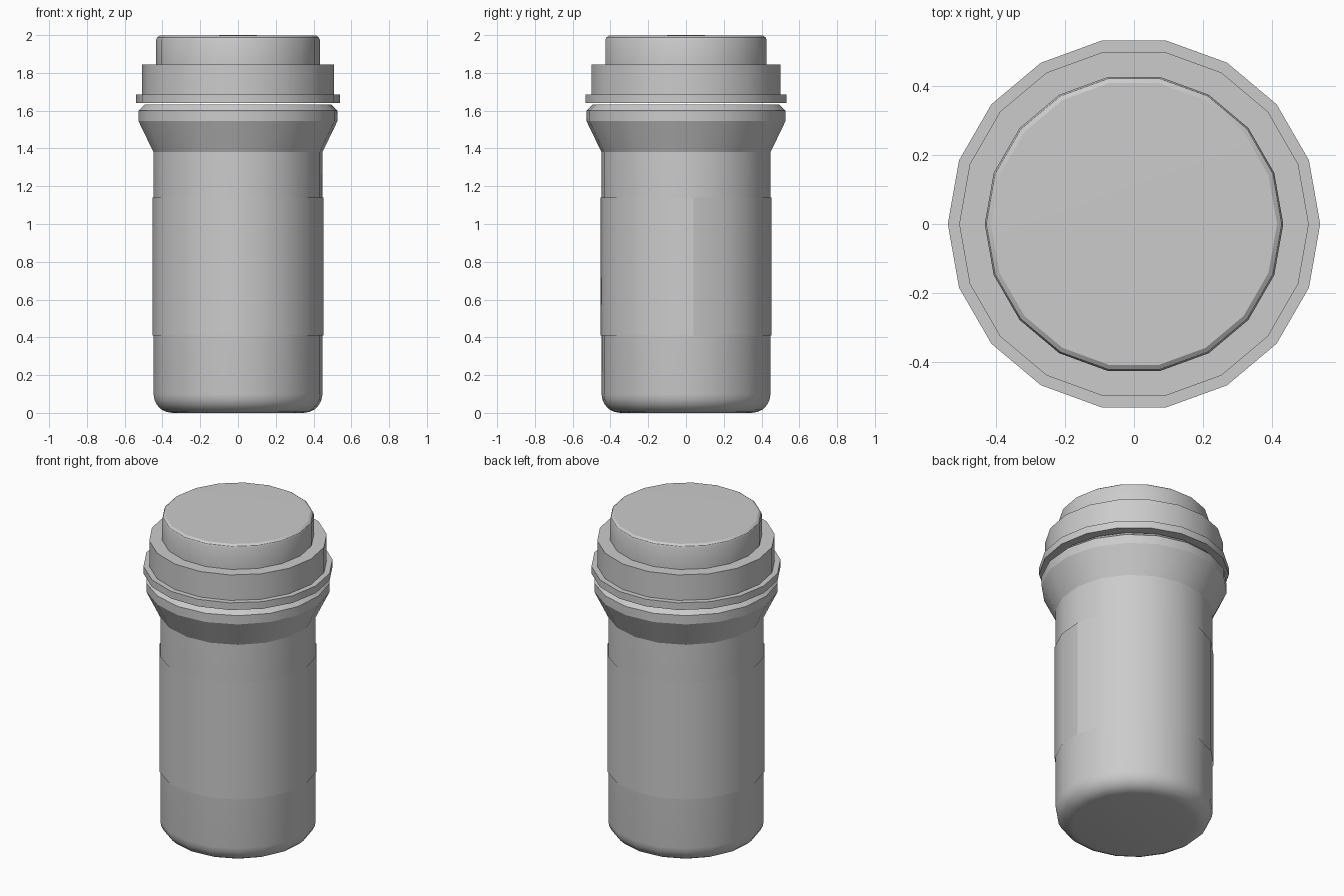
import bpy, bmesh, math

if "Cube" in bpy.data.objects:
    bpy.data.objects.remove(bpy.data.objects["Cube"])

SIDES = 18


def lathe(name, profile, turn=0.0, seam=False, angle=25):
    """Revolve (radius, z) points around z; radius 0 closes to a pole."""
    bm = bmesh.new()
    columns = SIDES + 1 if seam else SIDES
    rings = []
    for r, z in profile:
        if r == 0:
            rings.append([bm.verts.new((0, 0, z))] * columns)
        else:
            ring = []
            for i in range(columns):
                a = math.radians(turn) + 2 * math.pi * i / SIDES
                ring.append(bm.verts.new((r * math.cos(a), r * math.sin(a), z)))
            rings.append(ring)
    for lo, hi in zip(rings, rings[1:]):
        for i in range(SIDES):
            j = (i + 1) % columns
            quad = list(dict.fromkeys((lo[i], lo[j], hi[j], hi[i])))
            bm.faces.new(quad)
    mesh = bpy.data.meshes.new(name)
    bm.to_mesh(mesh)
    bm.free()
    obj = bpy.data.objects.new(name, mesh)
    bpy.context.collection.objects.link(obj)
    bpy.ops.object.select_all(action='DESELECT')
    obj.select_set(True)
    bpy.context.view_layer.objects.active = obj
    bpy.ops.object.shade_smooth_by_angle(angle=math.radians(angle))
    return obj


# Bottle body: rounded base, straight wall, flared shoulder, closed neck
R, FILLET = 0.449, 0.1
base = [(R - FILLET + FILLET * math.sin(math.radians(t)),
         FILLET - FILLET * math.cos(math.radians(t))) for t in range(0, 91, 18)]
lathe("bottle_body", [(0, 0)] + base + [
    (R, 1.38), (0.529, 1.545), (0.529, 1.60), (0.495, 1.632), (0, 1.632)], turn=5)

# Label: thin open sheet wrapped around the body with one seam
lathe("label_wrap", [(0.4535, 0.41), (0.4535, 1.14)], turn=5, seam=True)

# Lid: retaining ring, collar and raised cap
lathe("lid", [
    (0, 1.64), (0.54, 1.64), (0.54, 1.685), (0.507, 1.685), (0.507, 1.845),
    (0.433, 1.845), (0.433, 1.975), (0.428, 1.988), (0.415, 1.997), (0, 2.0)])
